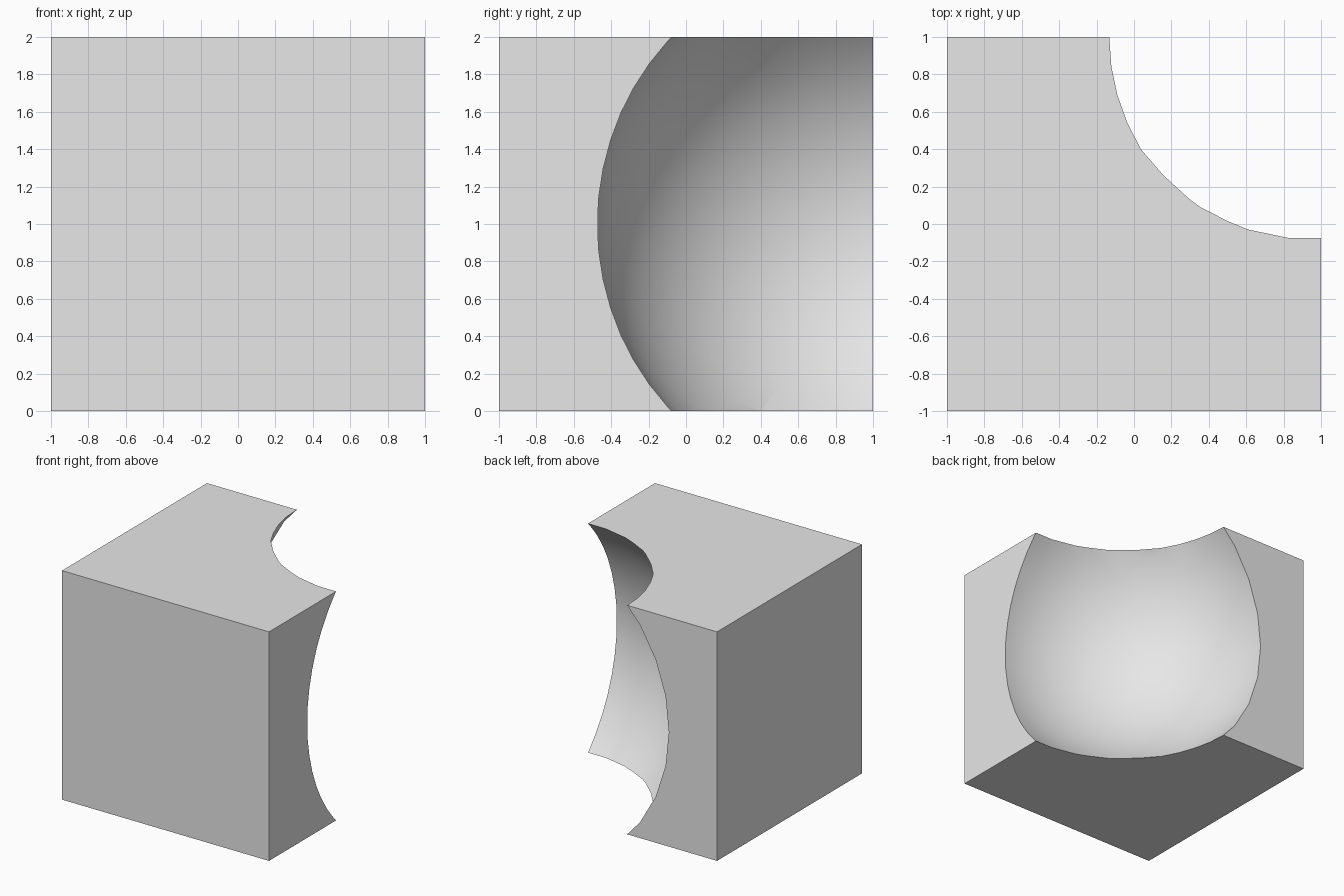
import bpy
import bmesh
import math
from mathutils import Matrix, Vector

default = bpy.data.objects.get("Cube")
if default:
    bpy.data.objects.remove(default, do_unlink=True)

# Single plain grey
grey = bpy.data.materials.new("light_grey")
grey.use_nodes = True
colour = (0.8, 0.8, 0.8, 1.0)
grey.diffuse_color = colour
grey.node_tree.nodes["Principled BSDF"].inputs["Base Color"].default_value = colour


def add_object(name, bm):
    mesh = bpy.data.meshes.new(name)
    bm.to_mesh(mesh)
    bm.free()
    mesh.materials.append(grey)
    obj = bpy.data.objects.new(name, mesh)
    bpy.context.collection.objects.link(obj)
    return obj


# Solid block standing on the ground
bm = bmesh.new()
bmesh.ops.create_cube(bm, size=2, matrix=Matrix.Translation((0, 0, 1)))
block = add_object("hollowed_block", bm)

# Ball cutter, poles along y, near the back corner
bm = bmesh.new()
turn = Matrix.Rotation(math.pi / 2, 4, "X") @ Matrix.Rotation(math.pi / 2, 4, "Z")
place = Matrix.Translation(Vector((0.935, 0.995, 1)))
bmesh.ops.create_uvsphere(bm, u_segments=30, v_segments=30, radius=1.47,
                          matrix=place @ turn)
cutter = add_object("ball_cutter", bm)
cutter.hide_render = True

# Scoop the hollow out of the block
scoop = block.modifiers.new("scoop", "BOOLEAN")
scoop.operation = "DIFFERENCE"
scoop.solver = "EXACT"
scoop.object = cutter
bpy.ops.object.select_all(action="DESELECT")
bpy.context.view_layer.objects.active = block
block.select_set(True)
bpy.ops.object.modifier_apply(modifier=scoop.name)
bpy.data.objects.remove(cutter, do_unlink=True)

# Smooth hollow, crisp rims and flat sides
bpy.ops.object.shade_smooth_by_angle(angle=math.radians(30))
